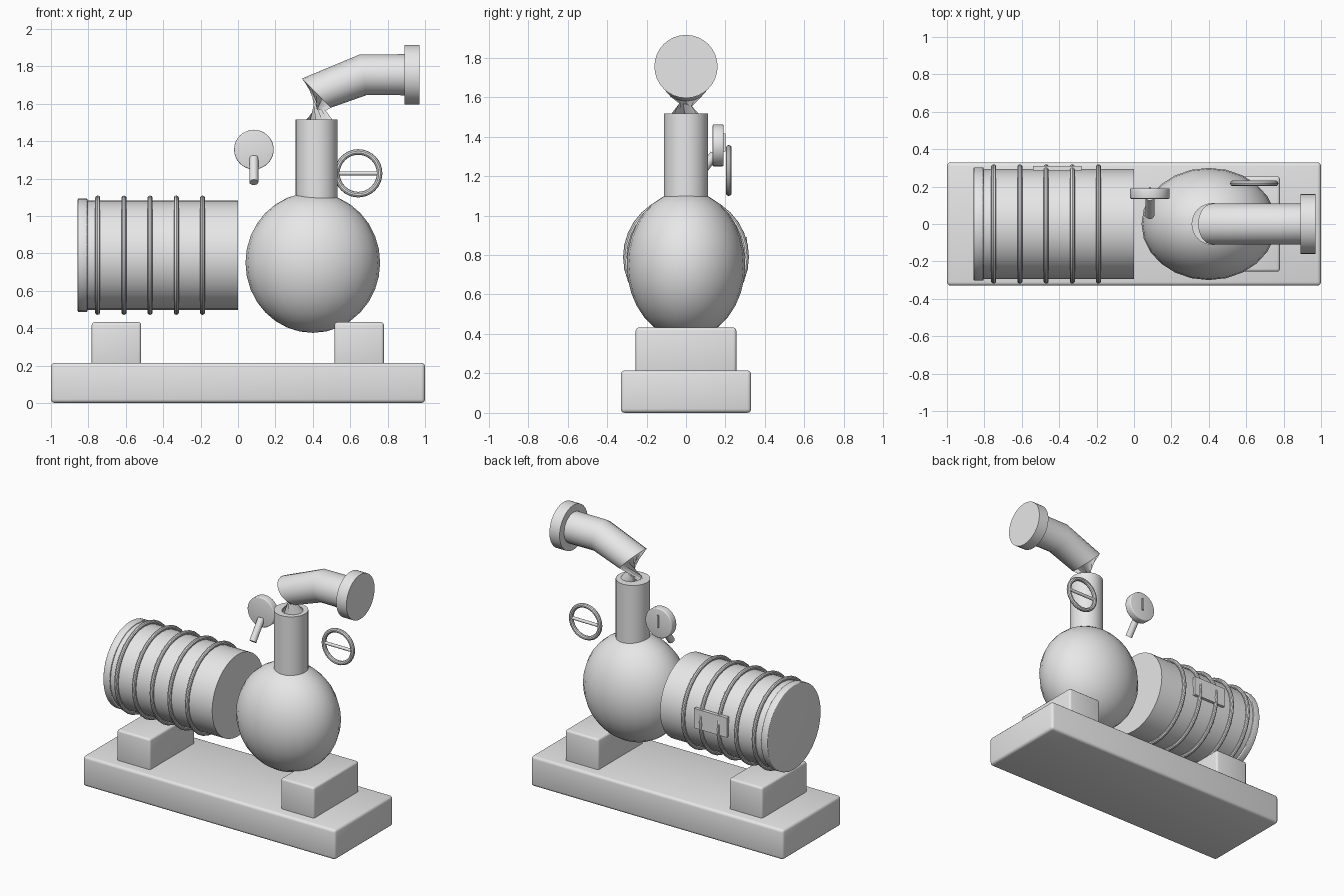
import bpy, bmesh, math
from mathutils import Vector

cube = bpy.data.objects.get("Cube")
if cube:
    bpy.data.objects.remove(cube, do_unlink=True)

grey = bpy.data.materials.new("plain_grey")
grey.use_nodes = True
grey.diffuse_color = (0.8, 0.8, 0.8, 1)
grey.node_tree.nodes["Principled BSDF"].inputs["Base Color"].default_value = (0.8, 0.8, 0.8, 1)


def finish(name, bevel=0):
    ob = bpy.context.object
    ob.name = name
    ob.data.materials.clear()
    ob.data.materials.append(grey)
    if bevel:
        mod = ob.modifiers.new("bevel", "BEVEL")
        mod.width, mod.segments = bevel, 3
        mod.limit_method = "ANGLE"
        bpy.ops.object.modifier_apply(modifier=mod.name)
    bpy.ops.object.shade_smooth_by_angle(angle=math.radians(35))
    return ob


def box(name, low, high, bevel=0):
    low, high = Vector(low), Vector(high)
    bpy.ops.mesh.primitive_cube_add(size=1, location=(low + high) / 2)
    bpy.context.object.scale = high - low
    bpy.ops.object.transform_apply(location=False, rotation=False)
    return finish(name, bevel)


def rod(name, start, end, radius, sides=32, bevel=0):
    start, end = Vector(start), Vector(end)
    axis = end - start
    bpy.ops.mesh.primitive_cylinder_add(vertices=sides, radius=radius, depth=axis.length,
                                        location=(start + end) / 2,
                                        rotation=axis.to_track_quat("Z", "Y").to_euler())
    return finish(name, bevel)


def ring(name, centre, axis, major, minor):
    bpy.ops.mesh.primitive_torus_add(major_segments=32, minor_segments=10, location=centre,
                                     major_radius=major, minor_radius=minor,
                                     rotation=Vector(axis).to_track_quat("Z", "Y").to_euler())
    return finish(name)


# Base and the two support blocks
box("base", (-1, -0.33, 0), (1, 0.33, 0.215), 0.02)
for side, x in (("right", -0.65), ("left", 0.648)):
    box(side + "_support", (x - 0.132, -0.255, 0.19), (x + 0.132, 0.255, 0.432), 0.015)

# Barrel with end cap, hoops and rear plate
axis_z = 0.79
rod("barrel", (-0.82, 0, axis_z), (0, 0, axis_z), 0.293)
rod("barrel_end_cap", (-0.857, 0, axis_z), (-0.805, 0, axis_z), 0.303, bevel=0.005)
for i in range(5):
    ring(f"barrel_hoop_{i + 1}", (-0.75 + 0.14 * i, 0, axis_z), (1, 0, 0), 0.305, 0.014)
box("barrel_plate", (-0.54, 0.285, 0.75), (-0.28, 0.31, 0.89))

# Egg-shaped vessel and its neck
bpy.ops.mesh.primitive_uv_sphere_add(segments=24, ring_count=16, radius=1, location=(0.4, 0, 0.75))
bpy.context.object.scale = (0.36, 0.3, 0.375)
bpy.ops.object.transform_apply(location=False, rotation=False)
finish("vessel")
rod("neck", (0.42, 0, 1.05), (0.42, 0, 1.516), 0.112)

# Bent spout: rings along a path, twisted half a turn at the throat
SIDES, RADIUS = 16, 0.11
stations = [(0.42, 1.48, 90, 180), (0.42, 1.657, 45, 0), (0.67, 1.755, 10, 0), (0.92, 1.755, 0, 0)]
bm = bmesh.new()
loops = []
for x, z, tilt, twist in stations:
    tilt = math.radians(tilt)
    up = Vector((-math.sin(tilt), 0, math.cos(tilt)))
    loop = []
    for k in range(SIDES):
        a = math.tau * k / SIDES + math.radians(twist)
        offset = up * math.cos(a) + Vector((0, 1, 0)) * math.sin(a)
        loop.append(bm.verts.new(Vector((x, 0, z)) + offset * RADIUS))
    loops.append(loop)
for a, b in zip(loops, loops[1:]):
    for k in range(SIDES):
        n = (k + 1) % SIDES
        bm.faces.new((a[k], a[n], b[n], b[k]))
bm.faces.new(loops[-1])
bmesh.ops.recalc_face_normals(bm, faces=bm.faces)
mesh = bpy.data.meshes.new("spout")
bm.to_mesh(mesh)
bm.free()
spout = bpy.data.objects.new("spout", mesh)
bpy.context.collection.objects.link(spout)
bpy.ops.object.select_all(action="DESELECT")
spout.select_set(True)
bpy.context.view_layer.objects.active = spout
finish("spout")
rod("spout_flange", (0.89, 0, 1.755), (0.97, 0, 1.755), 0.16)

# Pressure gauge with slanted stem and needle
rod("gauge_dial", (0.085, 0.135, 1.355), (0.085, 0.19, 1.355), 0.106, bevel=0.006)
rod("gauge_stem", (0.085, 0.145, 1.31), (0.085, 0.046, 1.18), 0.024, 16)
box("gauge_needle", (0.079, 0.185, 1.325), (0.091, 0.199, 1.415))

# Valve hand wheel with crossbar
ring("hand_wheel", (0.643, 0.217, 1.228), (0, 1, 0), 0.114, 0.015)
rod("hand_wheel_bar", (0.53, 0.217, 1.228), (0.756, 0.217, 1.228), 0.011, 12)
